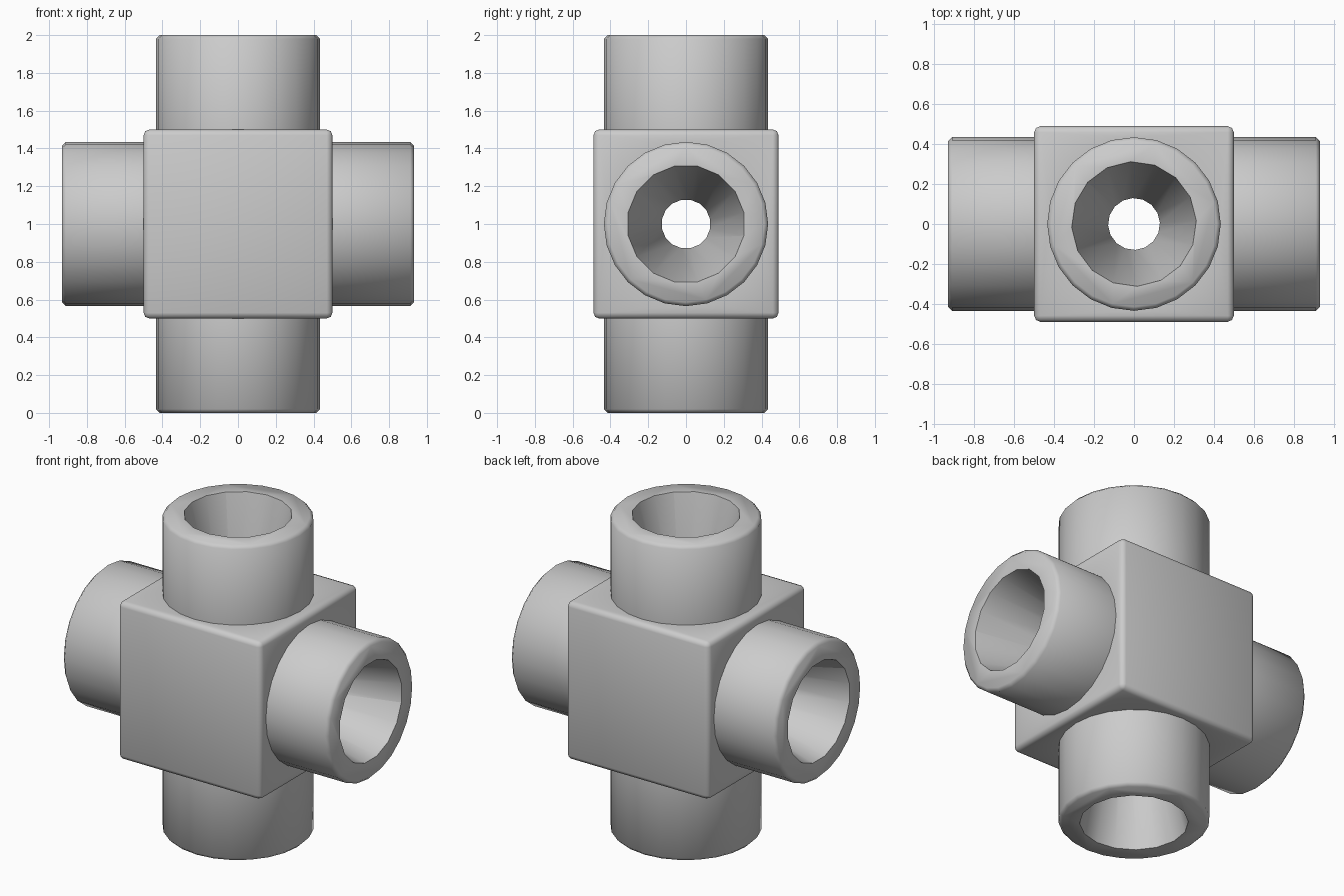
import bpy, bmesh, math
from mathutils import Matrix

if "Cube" in bpy.data.objects:
    bpy.data.objects.remove(bpy.data.objects["Cube"])

CENTRE = Matrix.Translation((0, 0, 1))


def lathe(name, profile, sides, along_x, phase=0.0):
    """Closed solid of revolution from (height, radius) pairs, along z or x."""
    bm = bmesh.new()
    rings = []
    for h, r in profile:
        ring = []
        for i in range(sides):
            a = 2 * math.pi * (i + phase) / sides
            ring.append(bm.verts.new((r * math.cos(a), r * math.sin(a), h)))
        rings.append(ring)
    for lo, hi in zip(rings, rings[1:]):
        for i in range(sides):
            j = (i + 1) % sides
            bm.faces.new((lo[i], lo[j], hi[j], hi[i]))
    bm.faces.new(rings[0][::-1])
    bm.faces.new(rings[-1])
    if along_x:
        bm.transform(Matrix.Rotation(math.pi / 2, 4, 'Y'))
    bm.transform(CENTRE)
    bmesh.ops.recalc_face_normals(bm, faces=bm.faces)
    return to_object(name, bm)


def to_object(name, bm):
    mesh = bpy.data.meshes.new(name)
    bm.to_mesh(mesh)
    bm.free()
    obj = bpy.data.objects.new(name, mesh)
    bpy.context.collection.objects.link(obj)
    return obj


def combine(target, other, operation):
    mod = target.modifiers.new(operation.lower(), 'BOOLEAN')
    mod.operation = operation
    mod.solver = 'EXACT'
    mod.object = other
    bpy.context.view_layer.objects.active = target
    bpy.ops.object.modifier_apply(modifier=mod.name)
    bpy.data.objects.remove(other, do_unlink=True)


# central block with softened edges
bm = bmesh.new()
bmesh.ops.create_cube(bm, size=1)
bm.transform(CENTRE @ Matrix.Diagonal((1.0, 0.98, 1.0, 1.0)))
bmesh.ops.bevel(bm, geom=bm.edges[:], offset=0.03, segments=2, profile=0.5, affect='EDGES')
fitting = to_object("cross_pipe_fitting", bm)

# vertical and horizontal pipes, each with a bevelled rim
R, B = 0.435, 0.02
pipes = (("vertical_pipe", 1.0, False), ("horizontal_pipe", 0.932, True))
for name, half, along_x in pipes:
    profile = [(-half, R - B), (-half + B, R), (half - B, R), (half, R - B)]
    combine(fitting, lathe(name, profile, 24, along_x), 'UNION')

# tapered bores, wide at the rims and narrow in the middle
for name, half, along_x in pipes:
    profile = [(-half - 0.01, 0.315), (-0.2, 0.13), (0.2, 0.13), (half + 0.01, 0.315)]
    cutter = lathe(name + "_bore", profile, 16, along_x, 0.5 if along_x else 0.13)
    combine(fitting, cutter, 'DIFFERENCE')

# smooth shading with crisp seams
bpy.ops.object.select_all(action='DESELECT')
fitting.select_set(True)
bpy.context.view_layer.objects.active = fitting
bpy.ops.object.shade_smooth_by_angle(angle=math.radians(50))
